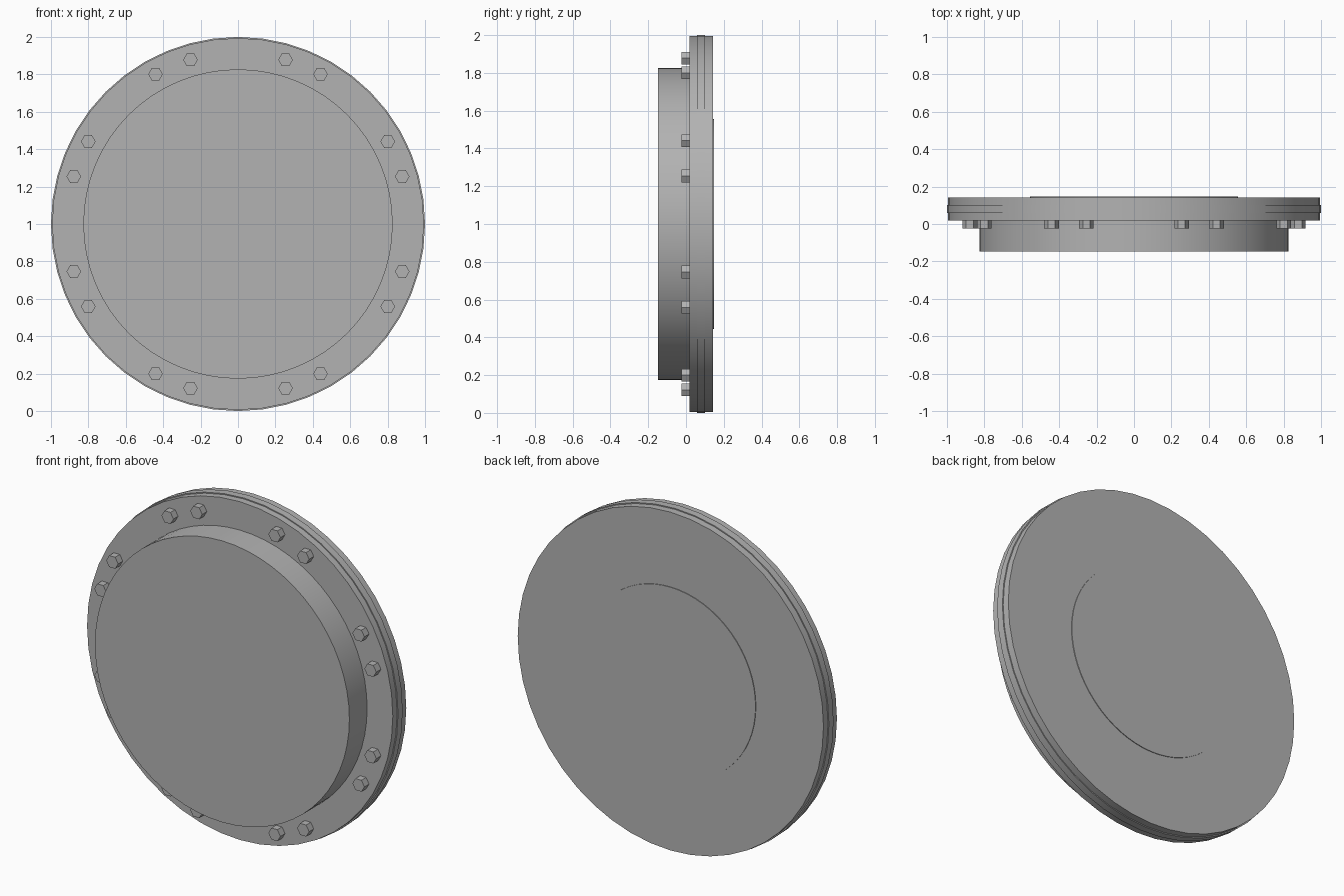
import bpy, bmesh, math
from mathutils import Matrix

if "Cube" in bpy.data.objects:
    bpy.data.objects.remove(bpy.data.objects["Cube"])

grey = bpy.data.materials.new("mid grey")
grey.diffuse_color = (0.45, 0.45, 0.45, 1.0)
grey.use_nodes = True
grey.node_tree.nodes["Principled BSDF"].inputs["Base Color"].default_value = grey.diffuse_color


def disc(name, radius, y0, y1, sides, x=0.0, z=1.0, smooth=True):
    """Solid cylinder along y, from y0 (front) to y1 (back)."""
    bm = bmesh.new()
    bmesh.ops.create_cone(bm, cap_ends=True, segments=sides,
                          radius1=radius, radius2=radius, depth=y1 - y0)
    # spin so a corner lies on the x axis, then lay the axis along y
    corner = max(bm.verts, key=lambda v: v.co.x).co
    spin = Matrix.Rotation(-math.atan2(corner.y, corner.x), 4, 'Z')
    bm.transform(Matrix.Translation((x, (y0 + y1) / 2, z))
                 @ Matrix.Rotation(math.pi / 2, 4, 'X') @ spin)
    bm.normal_update()
    for f in bm.faces:
        f.smooth = smooth and abs(f.normal.y) < 0.5
    for e in bm.edges:
        if len(e.link_faces) == 2 and e.calc_face_angle() > math.radians(40):
            e.smooth = False
    me = bpy.data.meshes.new(name)
    bm.to_mesh(me)
    bm.free()
    me.materials.append(grey)
    ob = bpy.data.objects.new(name, me)
    bpy.context.collection.objects.link(ob)
    return ob


# Flange with a slight ridge round its rim
disc("flange", 0.994, 0.018, 0.143, 48)
disc("rim_ridge", 1.0, 0.058, 0.101, 48)

# Raised drum at the front and thin plate at the back
disc("front_drum", 0.827, -0.147, 0.04, 64)
disc("back_plate", 0.555, 0.13, 0.147, 64)

# Hex bolts in eight pairs
for pair in range(8):
    for side in (-1, 1):
        a = math.radians(22.5 + 45 * pair + side * 6.35)
        disc(f"bolt_{pair + 1}_{'a' if side < 0 else 'b'}", 0.039, -0.025, 0.03, 6,
             x=0.914 * math.cos(a), z=1 + 0.914 * math.sin(a), smooth=False)
